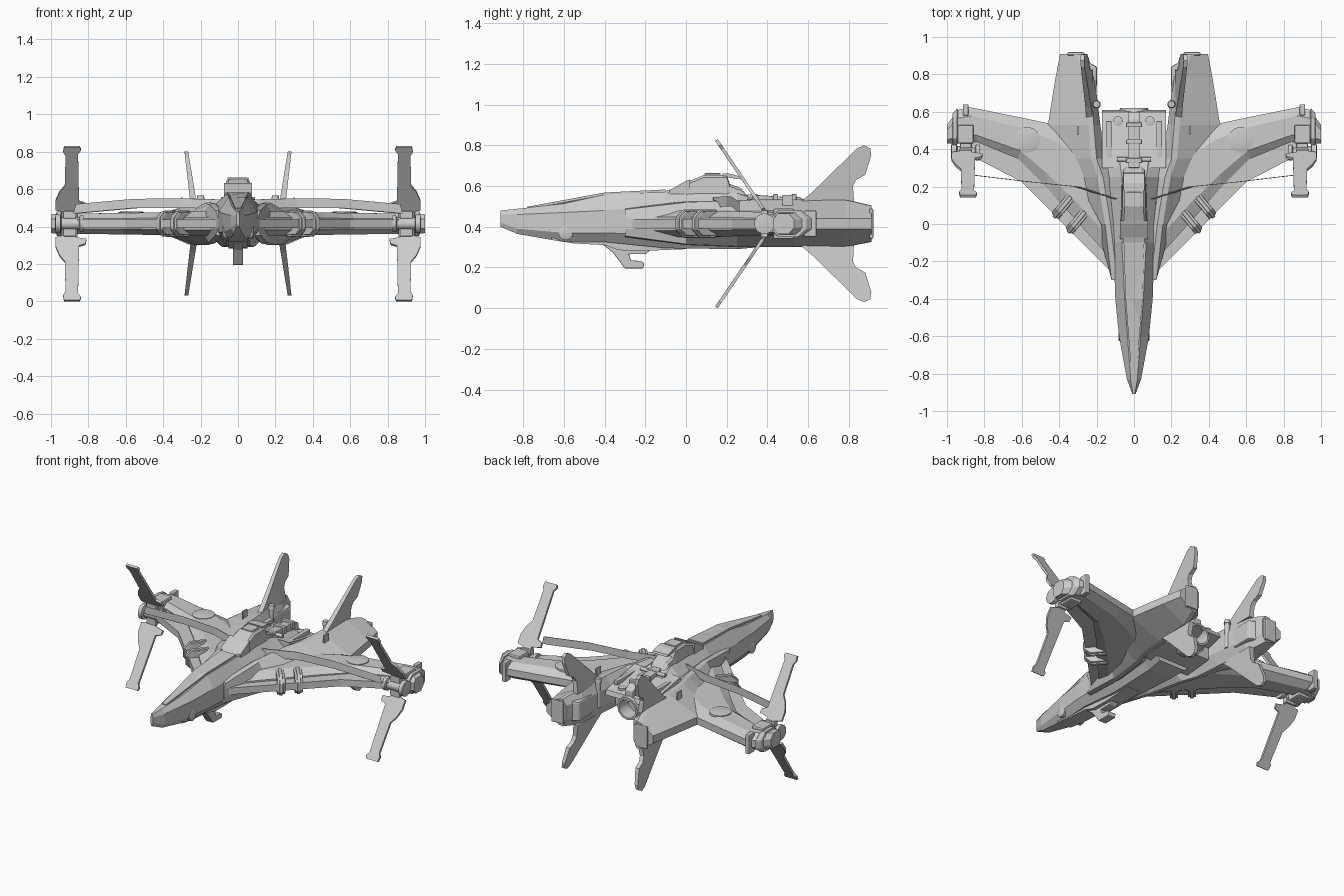
import bpy, bmesh
from math import cos, sin, pi
from mathutils import Vector

ZC = 0.415  # height of the wing plane


def loft(name, sections, mirror=False, bevel=0):
    """Skin a list of equal-length closed sections and cap both ends."""
    bm = bmesh.new()
    rings = [[bm.verts.new(p) for p in s] for s in sections]
    n = len(rings[0])
    for a, b in zip(rings, rings[1:]):
        for i in range(n):
            bm.faces.new((a[i], a[(i + 1) % n], b[(i + 1) % n], b[i]))
    bm.faces.new(rings[0])
    bm.faces.new(rings[-1])
    bmesh.ops.recalc_face_normals(bm, faces=bm.faces)
    me = bpy.data.meshes.new(name)
    bm.to_mesh(me)
    bm.free()
    ob = bpy.data.objects.new(name, me)
    bpy.context.collection.objects.link(ob)
    if bevel:
        m = ob.modifiers.new("Bevel", 'BEVEL')
        m.width, m.segments = bevel, 2
        m.limit_method = 'ANGLE'
    if mirror:
        ob.modifiers.new("Mirror", 'MIRROR')
    return ob


def prism(name, pts, offset, mirror=False, bevel=0):
    """Extrude an outline both ways by half the offset vector."""
    o = Vector(offset) / 2
    return loft(name, [[Vector(p) - o for p in pts], [Vector(p) + o for p in pts]], mirror, bevel)


def box(name, c, s, mirror=False, bevel=0):
    x, y, z = c
    a, b = s[0] / 2, s[1] / 2
    return prism(name, [(x - a, y - b, z), (x + a, y - b, z), (x + a, y + b, z), (x - a, y + b, z)],
                 (0, 0, s[2]), mirror, bevel)


def lathe(name, c, axis, profile, n=20, mirror=False):
    """Round part: profile of (distance along axis, radius)."""
    secs = []
    for d, r in profile:
        ring = []
        for i in range(n):
            u, v = r * cos(2 * pi * i / n), r * sin(2 * pi * i / n)
            off = {'x': (d, u, v), 'y': (u, d, v), 'z': (u, v, d)}[axis]
            ring.append(Vector(c) + Vector(off))
        secs.append(ring)
    ob = loft(name, secs, mirror)
    bpy.context.view_layer.objects.active = ob
    bpy.ops.object.select_all(action='DESELECT')
    ob.select_set(True)
    bpy.ops.object.shade_smooth_by_angle(angle=0.6)
    return ob


# fuselage: y, half width, bottom, low side, high side, top, top half width
body = [(-.91, .008, .40, .42, .46, .48, .005), (-.83, .038, .365, .39, .46, .488, .018),
        (-.6, .08, .325, .37, .47, .513, .035), (-.4, .10, .325, .37, .48, .558, .05),
        (-.1, .11, .295, .36, .50, .572, .065), (.25, .14, .29, .36, .50, .565, .065),
        (.36, .16, .30, .36, .49, .53, .08)]
loft("fuselage", [[(-t, y, zt), (-w, y, zh), (-w, y, zl), (-w * .6, y, zb),
                   (w * .6, y, zb), (w, y, zl), (w, y, zh), (t, y, zt)]
                  for y, w, zb, zl, zh, zt, t in body])

# shoulder and tail booms: y, inner x, ridge x, outer x, bottom, top
boom = [(-.3, .05, .09, .105, .35, .49), (0, .05, .125, .2, .31, .525), (.25, .08, .165, .33, .30, .53),
        (.35, .15, .2, .37, .30, .535), (.53, .18, .215, .46, .30, .535), (.78, .21, .235, .42, .30, .535),
        (.91, .25, .275, .395, .325, .505)]
loft("tail_boom", [[(i, y, .37), (i, y, .47), (r, y, zt), (r + .03, y, zt - .005), (o, y, .44),
                    (o, y, .39), (r + .03, y, zb + .005), (r, y, zb)] for y, i, r, o, zb, zt in boom], True)
prism("boom_inner_plate", [(.25, .66, .415), (.20, .70, .415), (.197, .84, .415), (.25, .87, .415)],
      (0, 0, .13), True, .01)
box("boom_end_cap", (.31, .91, .415), (.09, .02, .15), True, .008)
lathe("boom_pipe", (.2, .64, .47), 'z', [(-.1, .016), (.07, .016), (.07, .022), (.095, .018)], 12, True)
box("boom_probe", (.3, .5, .53), (.008, .05, .05), True)

# raised strake along each shoulder
strake = [(-.2, .105, .50), (.1, .135, .545), (.3, .2, .55), (.55, .225, .548), (.86, .262, .52)]
loft("shoulder_strake", [[(x - .012, y, z - .05), (x - .008, y, z), (x + .008, y, z), (x + .02, y, z - .05)]
                         for x, y, z in strake], True)

# cockpit hump: y, half width, top
hump = [(-.1, .07, .575), (-.07, .068, .585), (.0, .067, .618), (.09, .062, .655), (.2, .062, .655),
        (.215, .06, .61), (.27, .055, .59), (.31, .05, .54)]
loft("cockpit_hump", [[(-w - .008, y, .53), (-w, y, z - .012), (-w + .012, y, z),
                       (w - .012, y, z), (w, y, z - .012), (w + .008, y, .53)] for y, w, z in hump])
prism("cockpit_rear_lip", [(0, .18, .662), (0, .22, .66), (0, .27, .645), (0, .275, .632), (0, .18, .645)], (.11, 0, 0))
box("cockpit_roof_panel", (0, .13, .657), (.08, .08, .012), bevel=.004)
prism("windscreen_frame", [(0, -.08, .58), (0, .0, .625), (0, .02, .632), (0, .02, .56), (0, -.08, .56)], (.15, 0, 0))
prism("nose_deck", [(-.015, -.78, .492), (.015, -.78, .492), (.045, -.4, .562), (.055, -.1, .577),
                    (-.055, -.1, .577), (-.045, -.4, .562)], (0, 0, .012))

# chin fairing and gun
prism("chin_fairing", [(0, -.66, .335), (0, -.55, .318), (0, -.4, .31), (0, -.33, .285), (0, -.2, .282),
                       (0, .0, .29), (0, .0, .34), (0, -.66, .37)], (.1, 0, 0))
prism("chin_gun", [(0, -.42, .32), (0, -.36, .275), (0, -.33, .235), (0, -.3, .195), (0, -.21, .195),
                   (0, -.205, .22), (0, -.22, .232), (0, -.27, .235), (0, -.28, .265), (0, -.2, .265),
                   (0, -.17, .29), (0, -.17, .32)], (.056, 0, 0), bevel=.004)
lathe("nose_sensor", (.072, -.59, .37), 'x', [(-.03, .036), (.008, .036), (.012, .028)], 24, True)

# wing: thin leading-edge panel plus thick faceted arm
prism("wing_leading_panel", [(.09, -.29, ZC), (.6, .225, ZC), (.86, .36, ZC), (.88, .5, ZC),
                             (.5, .45, ZC), (.1, .2, ZC)], (0, 0, .045), True)
arm = [((.11, -.2), (.1, .3), .065), ((.31, .02), (.25, .45), .065), ((.47, .2), (.42, .53), .06),
       ((.62, .35), (.56, .56), .057), ((.84, .44), (.88, .625), .055),
       ((.94, .43), (.94, .61), .058), ((1, .43), (1, .53), .05)]


def arm_section(f, r, h):
    return [(f[0] + (r[0] - f[0]) * t, f[1] + (r[1] - f[1]) * t, ZC + s * h) for t, s in
            ((0, .5), (.2, 1), (.75, 1), (1, .4), (1, -.4), (.75, -1), (.2, -1), (0, -.5))]


loft("wing_arm", [arm_section(*a) for a in arm], True)
loft("wing_tip_collar", [arm_section((.945, .42), (.945, .62), .066),
                         arm_section((.97, .42), (.97, .59), .066)], True, .004)
lathe("wing_roundel", (.57, .45, .465), 'z', [(-.01, .068), (.012, .068), (.014, .062)], 28, True)

# strapped canisters wrapping the leading edge
for k in range(2):
    for w, g, tag in ((.05, 0, "canister"), (.022, .009, "canister_band")):
        bx, by = .262 + .075 * k, .065 + .08 * k
        pts = [(bx + .64 * d, by - .77 * d, ZC + z) for d, z in
               ((0, .062 + g), (.1, .06 + g), (.135 + g, .03), (.135 + g, -.03), (.1, -.06 - g), (0, -.062 - g))]
        prism("wing_" + tag, pts, (w * .75, w * .66, 0), True, .006)

# rotor hubs on the wing tips
box("hub_block", (.9, .48, ZC), (.085, .1, .15), True, .008)
box("hub_bracket", (.9, .42, ZC), (.06, .09, .09), True, .006)
box("hub_rear_clip", (.9, .61, ZC), (.03, .06, .13), True, .006)
lathe("hub_axle", (.9, .385, ZC), 'x', [(-.075, .03), (-.075, .045), (-.055, .045), (-.05, .032), (.045, .032),
                                       (.05, .05), (.075, .05), (.078, .03)], 20, True)

blade = [(.87, .44), (.87, .49), (.81, .50), (.815, .525), (.85, .535), (.855, .79), (.84, .81), (.845, .826),
         (.93, .826), (.935, .80), (.922, .78), (.926, .62), (.955, .585), (.975, .54), (.975, .49), (.93, .48), (.93, .44)]
# tail fin outline in side view (y, z)
fin = [(.56, .52), (.62, .57), (.84, .785), (.875, .80), (.905, .785), (.91, .75), (.88, .655),
       (.835, .63), (.82, .60), (.825, .52)]
for sgn, tag in ((1, "upper"), (-1, "lower")):
    flip = lambda z: ZC + sgn * (z - ZC)
    prism(tag + "_rotor_blade", [(x, .405 - (z - .45) * .68, flip(z)) for x, z in blade],
          (0, .014, sgn * .008), True)
    loft(tag + "_tail_fin", [[(.237 + .14 * (z - .52) + s * (.017 - .025 * (z - .52)), y, flip(z)) for y, z in fin]
                             for s in (-1, 1)], True)
    box(tag + "_blade_grip", (.9, .385, flip(.462)), (.07, .035, .04), True, .005)

# engine bay between the booms
prism("engine_deck", [(0, .3, .32), (0, .3, .54), (0, .38, .525), (0, .52, .50), (0, .6, .48),
                      (0, .61, .45), (0, .5, .42), (0, .5, .34)], (.34, 0, 0))
lathe("engine_nozzle", (0, .5, .405), 'y', [(-.05, .085), (.0, .1), (.05, .1), (.055, .088), (.12, .075),
                                          (.12, .062), (.03, .055)], 12)
lathe("deck_vent", (.085, .55, .49), 'z', [(-.02, .026), (.012, .026), (.014, .018)], 16, True)
prism("engine_spine", [(0, .3, .56), (0, .36, .555), (0, .44, .55), (0, .56, .545), (0, .6, .52),
                       (0, .6, .46), (0, .3, .46)], (.06, 0, 0), bevel=.006)
for y in (.34, .44, .53):
    box("spine_clamp", (0, y, .535), (.085, .025, .05), bevel=.005)
box("deck_side_rail", (.135, .45, .515), (.03, .2, .03), True, .005)
lathe("deck_crossbar", (0, .345, .545), 'x', [(-.09, .012), (.09, .012)], 12)
